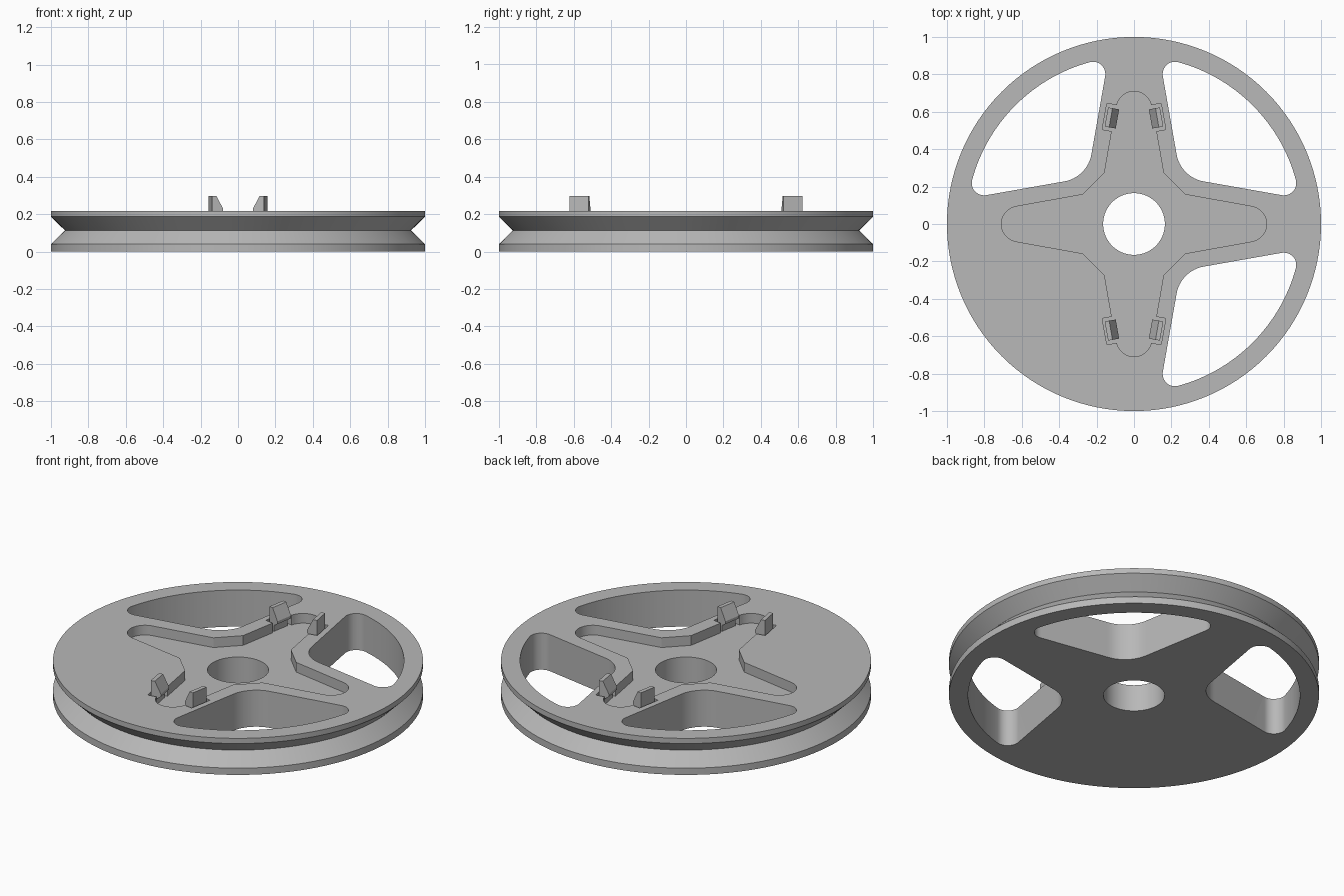
import bpy, bmesh
from math import sin, cos, pi, radians, sqrt
from mathutils import Matrix, Vector

cube = bpy.data.objects.get("Cube")
if cube:
    bpy.data.objects.remove(cube, do_unlink=True)

grey = bpy.data.materials.new("plain grey")
grey.use_nodes = True
grey.diffuse_color = (0.48, 0.48, 0.48, 1)
grey.node_tree.nodes["Principled BSDF"].inputs["Base Color"].default_value = grey.diffuse_color

TOP, FLOOR = 0.218, 0.16
TAPER = radians(10)          # spoke edges taper by this angle


def make_object(name, bm):
    bmesh.ops.recalc_face_normals(bm, faces=bm.faces[:])
    mesh = bpy.data.meshes.new(name)
    bm.to_mesh(mesh)
    bm.free()
    mesh.materials.append(grey)
    obj = bpy.data.objects.new(name, mesh)
    bpy.context.collection.objects.link(obj)
    return obj


def prism(name, outline, low, high, matrix=Matrix()):
    bm = bmesh.new()
    face = bm.faces.new([bm.verts.new((x, y, low)) for x, y in outline])
    new = bmesh.ops.extrude_face_region(bm, geom=[face])["geom"]
    bmesh.ops.translate(bm, vec=(0, 0, high - low),
                        verts=[v for v in new if isinstance(v, bmesh.types.BMVert)])
    bm.transform(matrix)
    return make_object(name, bm)


def arc(cx, cy, r, start, end, steps):
    angles = [start + (end - start) * i / steps for i in range(steps + 1)]
    return [(cx + r * cos(a), cy + r * sin(a)) for a in angles]


def lathe(name, profile, steps=128):
    bm = bmesh.new()
    rings = [[bm.verts.new((r * cos(2 * pi * i / steps), r * sin(2 * pi * i / steps), z))
              for i in range(steps)] for r, z in profile]
    for a, b in zip(rings, rings[1:] + rings[:1]):
        for i in range(steps):
            j = (i + 1) % steps
            bm.faces.new((a[i], a[j], b[j], b[i]))
    return make_object(name, bm)


def cut(target, cutter):
    cutter.hide_render = True
    mod = target.modifiers.new("cut", "BOOLEAN")
    mod.operation, mod.solver, mod.object = "DIFFERENCE", "EXACT", cutter
    bpy.context.view_layer.objects.active = target
    bpy.ops.object.modifier_apply(modifier=mod.name)
    bpy.data.objects.remove(cutter, do_unlink=True)


# Grooved wheel with the hub hole
wheel = lathe("pulley_wheel", [(0.165, 0), (1, 0), (1, 0.04), (0.925, 0.113),
                               (1, 0.187), (1, TOP), (0.165, TOP)])


# Rounded windows between the spokes
def window_outline():
    rim, tip, inner, edge = 0.897, 0.066, 0.177, 0.289
    nx, ny = cos(TAPER), sin(TAPER)
    c = (edge + inner) / (nx + ny)
    half = arc(c, c, inner, 1.25 * pi, pi + TAPER, 8)
    # tip circle touches both the spoke edge and the rim
    d = edge + tip
    h = sqrt((rim - tip) ** 2 - d * d)
    tx, ty = d * nx - h * ny, d * ny + h * nx
    out = Vector((tx, ty)).angle_signed(Vector((1, 0)))
    half += arc(tx, ty, tip, pi + TAPER, out, 12)
    half += arc(0, 0, rim, out, pi / 4, 16)[1:]
    return half + [(y, x) for x, y in half[-2:0:-1]]


for k in range(4):
    cut(wheel, prism("window_cutter", window_outline(), -0.1, 0.4,
                     Matrix.Rotation(k * pi / 2, 4, "Z")))


# Cross-shaped recess, with clip notches on the front and back arms
def arm_outline(notched):
    half = [(0.273, 0.158)]
    if notched:
        half += [(0.496, 0.119), (0.505, 0.170), (0.645, 0.145), (0.636, 0.093)]
    half += arc(0.614, 0, 0.095, radians(76) if notched else pi / 2 - TAPER, 0, 12)
    return [(a, -w) for a, w in half] + half[-2::-1]


cross = []
for k in range(4):
    c, s = round(cos(k * pi / 2)), round(sin(k * pi / 2))
    cross += [(c * a - s * w, s * a + c * w) for a, w in arm_outline(k % 2 == 1)]
cut(wheel, prism("recess_cutter", cross, FLOOR, 0.4))

bpy.ops.object.select_all(action="DESELECT")
wheel.select_set(True)
bpy.context.view_layer.objects.active = wheel
bpy.ops.object.shade_smooth_by_angle(angle=radians(30))

# Hooked clips: profile is outward offset against height
hook = [(0.024, FLOOR - 0.01), (0.024, 0.298), (0.0, 0.298), (-0.036, 0.228),
        (-0.036, 0.212), (-0.01, 0.195), (-0.01, FLOOR - 0.01)]
stand = Matrix(((0, 0, 1, 0), (1, 0, 0, 0), (0, 1, 0, 0), (0, 0, 0, 1)))
stand = Matrix(((1, 0, 0, 0), (0, 0, 1, 0), (0, 1, 0, 0), (0, 0, 0, 1)))
for sx, side in ((1, "left"), (-1, "right")):
    for sy, end in ((1, "back"), (-1, "front")):
        place = (Matrix.Diagonal((sx, sy, 1, 1)) @ Matrix.Translation((0.124, 0.568, 0))
                 @ Matrix.Rotation(TAPER, 4, "Z") @ stand)
        prism(f"clip_{end}_{side}", hook, -0.052, 0.052, place)
